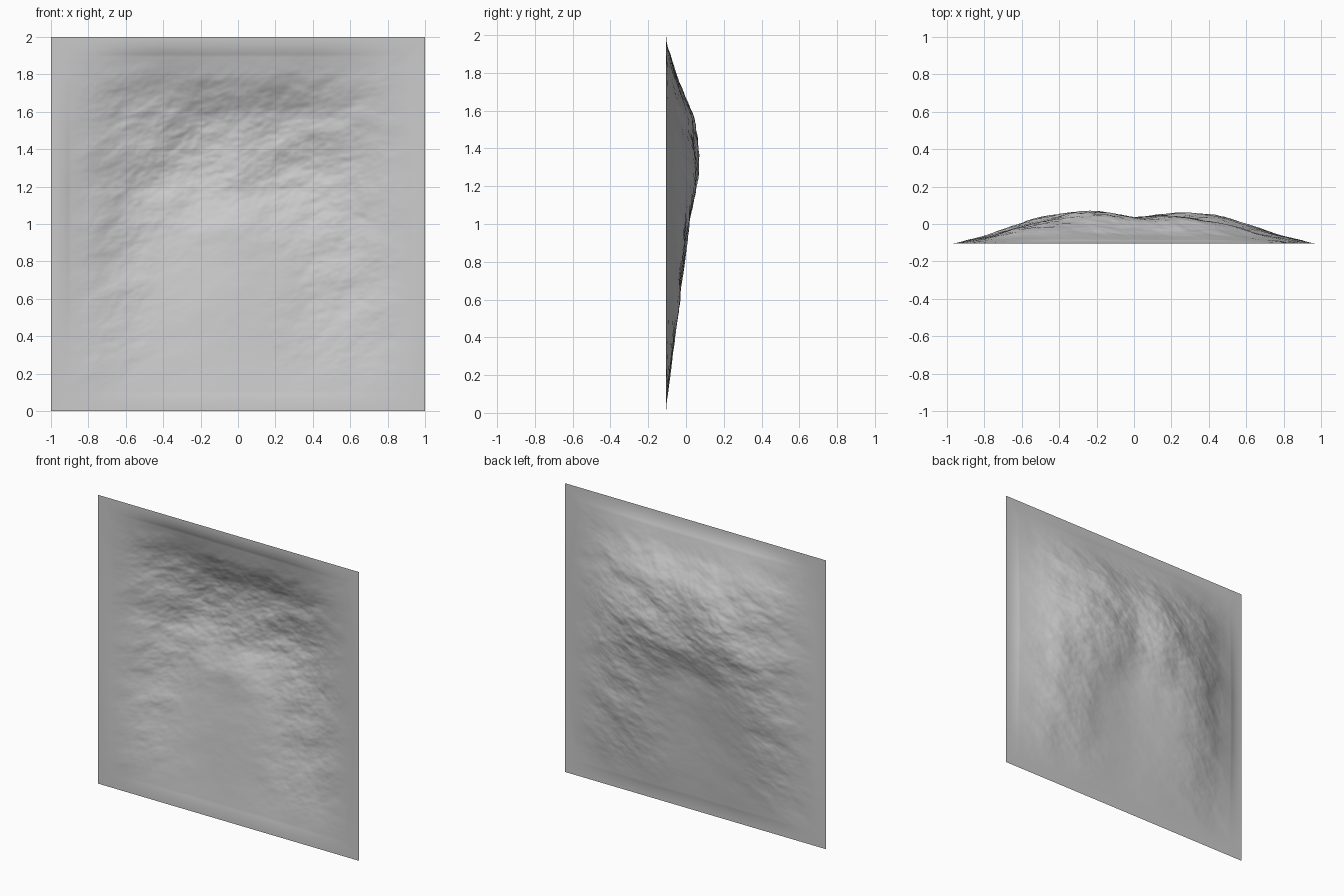
import bpy, bmesh, math
from mathutils import Vector, noise

if "Cube" in bpy.data.objects:
    bpy.data.objects.remove(bpy.data.objects["Cube"])

# Coarse relief heights (hundredths), rows from top (z=1.8) to bottom (z=0.2), x from -0.8 to 0.8
RELIEF = [
    [1, 3.5, 5, 5, 4.5, 4.5, 4.5, 3, 1],
    [2.5, 8, 11, 12.5, 11.5, 12, 10.5, 7, 2.5],
    [3.5, 10, 15, 18, 15, 16.5, 15.5, 10, 3.5],
    [4, 10.5, 15, 16.5, 13, 15.5, 15, 10.5, 4],
    [4, 10, 12.5, 11.5, 9, 10.5, 12, 10, 4],
    [3.5, 8.5, 10, 8.5, 7, 7.5, 9.5, 8.5, 3.5],
    [2.5, 6, 7, 6, 5, 5.5, 7, 6.5, 3],
    [1.5, 3.5, 4.5, 4, 3.5, 4, 5, 4.5, 2],
    [.5, 1.5, 2, 2, 1.8, 2, 2.3, 1.8, .8],
]
N = 240
BASE_Y = -0.105


def cell(i, j):
    # flat border all round the relief
    return RELIEF[9 - j][i - 1] if 1 <= i <= 9 and 1 <= j <= 9 else 0.0


def weights(t):
    # cubic B-spline / Catmull-Rom blend: smooth, but keeps the peaks
    b = ((1 - t)**3 / 6, (3*t**3 - 6*t*t + 4) / 6, (-3*t**3 + 3*t*t + 3*t + 1) / 6, t**3 / 6)
    c = ((-t**3 + 2*t*t - t) / 2, (3*t**3 - 5*t*t + 2) / 2, (-3*t**3 + 4*t*t + t) / 2, (t**3 - t*t) / 2)
    return [0.3*p + 0.7*q for p, q in zip(b, c)]


def relief(x, z):
    u, v = (x + 1) * 5, z * 5
    i, j = min(int(u), 9), min(int(v), 9)
    wx, wz = weights(u - i), weights(v - j)
    return sum(wx[a] * wz[b] * cell(i + a - 1, j + b - 1)
               for a in range(4) for b in range(4)) / 100


def crags(x, z):
    # layered noise, stretched sideways like rock strata
    total, amp, f = 0.0, 1.0, 4.0
    for k in range(5):
        n = noise.noise(Vector((x * f * 0.75 + 3.1 * k, z * f * 1.2 - 0.25 * x * f, 7.3 * k)))
        total += amp * n
        amp, f = amp * 0.52, f * 2
    return total


def height(x, z):
    edge = min(1 - abs(x), z, 2 - z)
    fade = max(0.0, min(1.0, (edge - 0.02) / 0.3))
    fade = fade * fade * (3 - 2 * fade)
    h = max(0.0, relief(x, z)) * min(1.0, edge / 0.1)
    # smooth valley in the lower middle, rugged ridge and spurs around it
    valley = math.exp(-((x + 0.1) / 0.42)**4 - ((z - 0.5) / 0.58)**4)
    return BASE_Y + h + 0.017 * fade * (1 - 0.8 * valley) * (0.3 + h / 0.17) * crags(x, z)


# Upright terrain sheet
bm = bmesh.new()
grid = [[bm.verts.new((x, height(x, z), z))
         for x in (-1 + 2 * i / N for i in range(N + 1))]
        for z in (2 * j / N for j in range(N + 1))]
for j in range(N):
    for i in range(N):
        f = bm.faces.new((grid[j][i], grid[j][i + 1], grid[j + 1][i + 1], grid[j + 1][i]))
        f.smooth = True
mesh = bpy.data.meshes.new("terrain_sheet")
bm.to_mesh(mesh)
bm.free()
bpy.context.collection.objects.link(bpy.data.objects.new("terrain_sheet", mesh))
